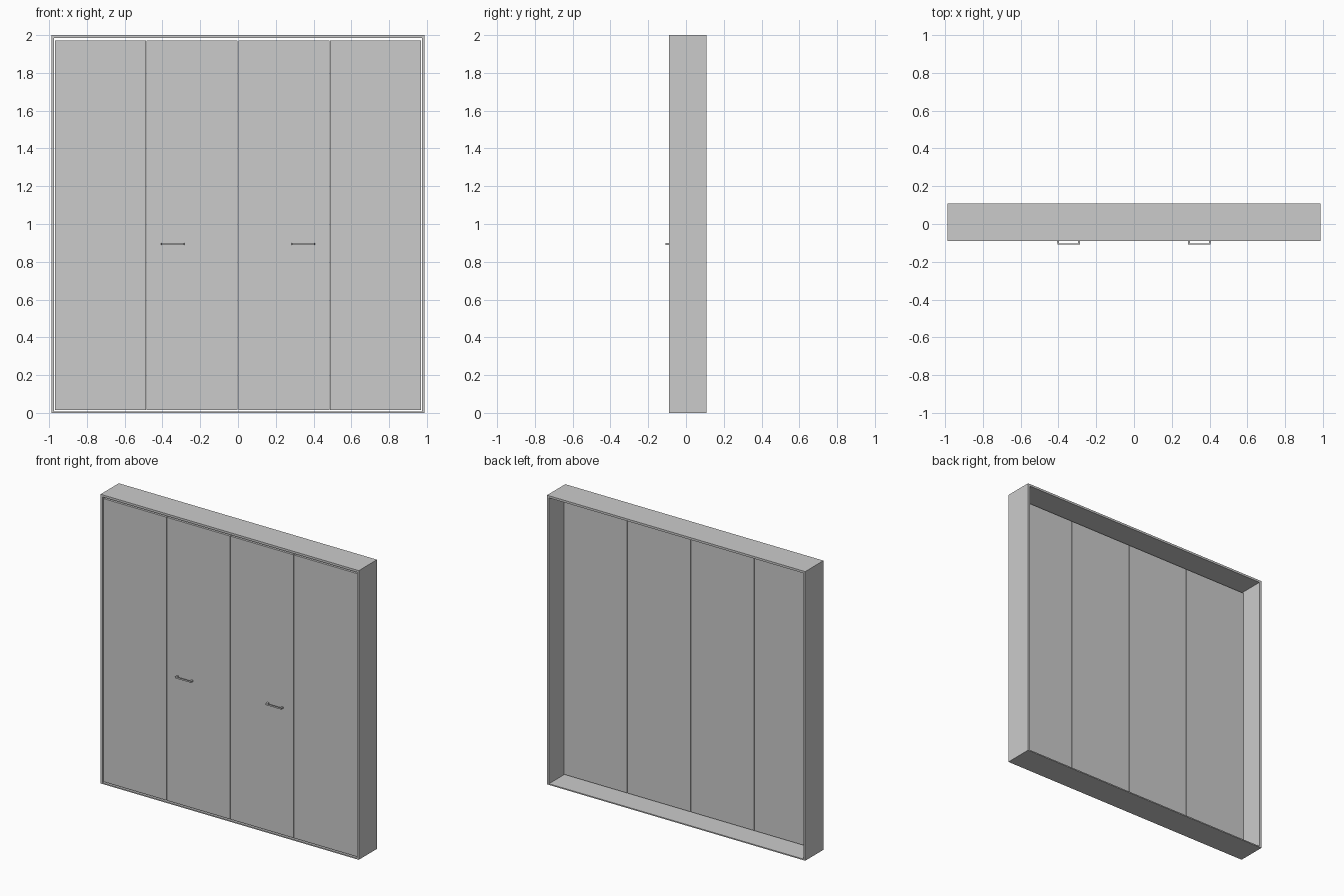
import bpy, bmesh

if "Cube" in bpy.data.objects:
    bpy.data.objects.remove(bpy.data.objects["Cube"])

W, H = 0.988, 2.0          # half width, height
Y0, Y1 = -0.091, 0.108     # frame front / back
T = 0.015                  # frame thickness
DOOR_Y0, DOOR_Y1 = -0.084, -0.05


def box(name, x0, x1, y0, y1, z0, z1):
    bpy.ops.mesh.primitive_cube_add(size=1, location=((x0 + x1) / 2, (y0 + y1) / 2, (z0 + z1) / 2))
    o = bpy.context.object
    o.name = name
    o.scale = (x1 - x0, y1 - y0, z1 - z0)
    bpy.ops.object.transform_apply(location=False, rotation=False, scale=True)
    return o


def extrude_profile(name, pts, z0, z1):
    bm = bmesh.new()
    face = bm.faces.new([bm.verts.new((x, y, z0)) for x, y in pts])
    geo = bmesh.ops.extrude_face_region(bm, geom=[face])
    top = [v for v in geo["geom"] if isinstance(v, bmesh.types.BMVert)]
    bmesh.ops.translate(bm, verts=top, vec=(0, 0, z1 - z0))
    bmesh.ops.recalc_face_normals(bm, faces=bm.faces)
    me = bpy.data.meshes.new(name)
    bm.to_mesh(me)
    bm.free()
    o = bpy.data.objects.new(name, me)
    bpy.context.collection.objects.link(o)
    return o


# Surrounding frame: jambs, head and thin sill
for side, label in ((-1, "left"), (1, "right")):
    xs = sorted((side * W, side * (W - T)))
    box(label + "_jamb", *xs, Y0, Y1, 0, H)
box("head", -W + T, W - T, Y0, Y1, H - T, H)
box("sill", -W + T, W - T, Y0, Y1, 0, 0.008)

# Four folding door panels with narrow gaps
pitch, gap = 0.486, 0.004
for i in range(4):
    x = (i - 2) * pitch
    box(f"door_panel_{i + 1}", x + gap / 2, x + pitch - gap / 2, DOOR_Y0, DOOR_Y1, 0.014, 1.972)

# Bow handles on the two middle panels, legs slightly splayed
for cx, label in ((-0.346, "left"), (0.346, "right")):
    f, b = -0.108, DOOR_Y0
    half, t = 0.062, 0.006
    pts = [(-half, b), (-half + 0.003, f), (half - 0.003, f), (half, b),
           (half - 0.012, b), (half - 0.012, f + t), (-half + 0.012, f + t), (-half + 0.012, b)]
    extrude_profile(label + "_handle", [(cx + x, y) for x, y in pts], 0.89, 0.90)
